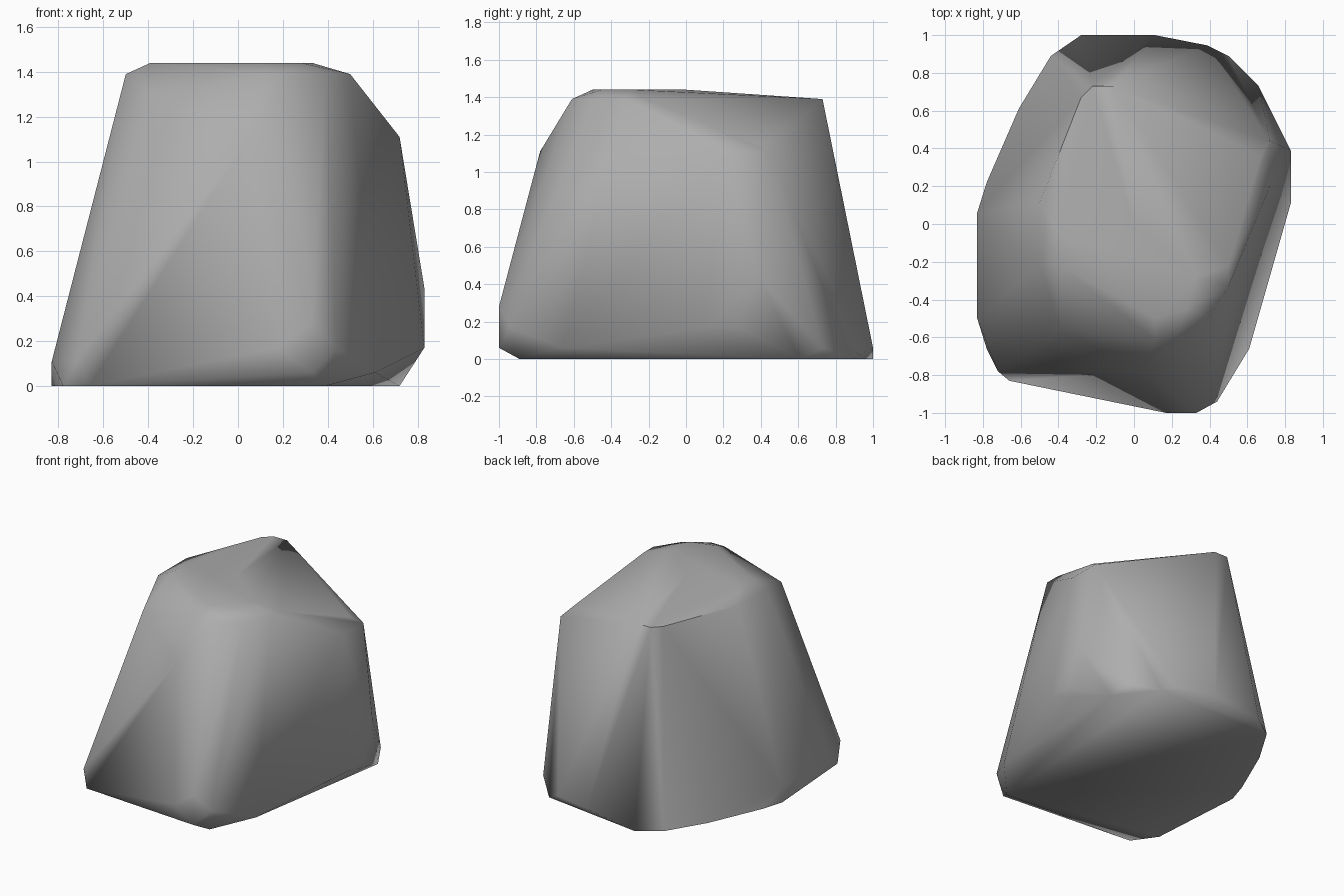
import bpy, bmesh, math

cube = bpy.data.objects.get("Cube")
if cube:
    bpy.data.objects.remove(cube, do_unlink=True)

# Plain stone colour
stone = bpy.data.materials.new("stone_grey")
stone.use_nodes = True
color = (0.42, 0.42, 0.42, 1)
stone.diffuse_color = color
stone.node_tree.nodes["Principled BSDF"].inputs["Base Color"].default_value = color

# Corner points of the boulder as (x, y) rings, one ring per height
rings = {
    0.0: [(-.83, .06), (-.78, -.66), (-.66, -.83), (.39, -.89), (.72, .61),
          (.5, .89), (-.28, 1), (-.44, .89), (-.61, .61), (-.78, .22)],
    0.06: [(.33, -1), (.61, -.66), (.39, .945), (.11, 1), (.66, .73)],
    0.11: [(-.83, -.5), (-.72, -.78), (-.83, .06)],
    0.17: [(.44, -.94), (.17, -1), (.83, .11), (.83, .28)],
    0.28: [(.33, -1)],
    0.44: [(.83, .39)],
    1.11: [(.05, -.78), (.72, .2), (.72, .44)],
    1.17: [(.67, .36)],
    1.28: [(-.39, -.56)],
    1.39: [(-.22, .73), (-.11, .73), (-.28, .67), (-.5, .11), (-.5, -.22),
           (.11, -.61), (.22, -.61), (.39, -.5), (.5, -.33), (.5, -.22)],
    1.44: [(-.39, -.06), (-.39, -.22), (.11, -.5), (.28, -.45),
           (.33, -.28), (.0, .0)],
}

# Wrap the corners in a convex skin
bm = bmesh.new()
for z, ring in rings.items():
    for x, y in ring:
        bm.verts.new((x, y, z))
hull = bmesh.ops.convex_hull(bm, input=bm.verts)
loose = {g for g in hull["geom_interior"] + hull["geom_unused"]
         if isinstance(g, bmesh.types.BMVert)}
bmesh.ops.delete(bm, geom=list(loose), context="VERTS")
bmesh.ops.dissolve_limit(bm, angle_limit=math.radians(1),
                         verts=bm.verts, edges=bm.edges)
bmesh.ops.recalc_face_normals(bm, faces=bm.faces)

mesh = bpy.data.meshes.new("boulder")
bm.to_mesh(mesh)
bm.free()
mesh.materials.append(stone)
boulder = bpy.data.objects.new("boulder", mesh)
bpy.context.collection.objects.link(boulder)

# Soft facets with only the strongest folds kept crisp
bpy.ops.object.select_all(action="DESELECT")
boulder.select_set(True)
bpy.context.view_layer.objects.active = boulder
bpy.ops.object.shade_smooth_by_angle(angle=math.radians(55))
